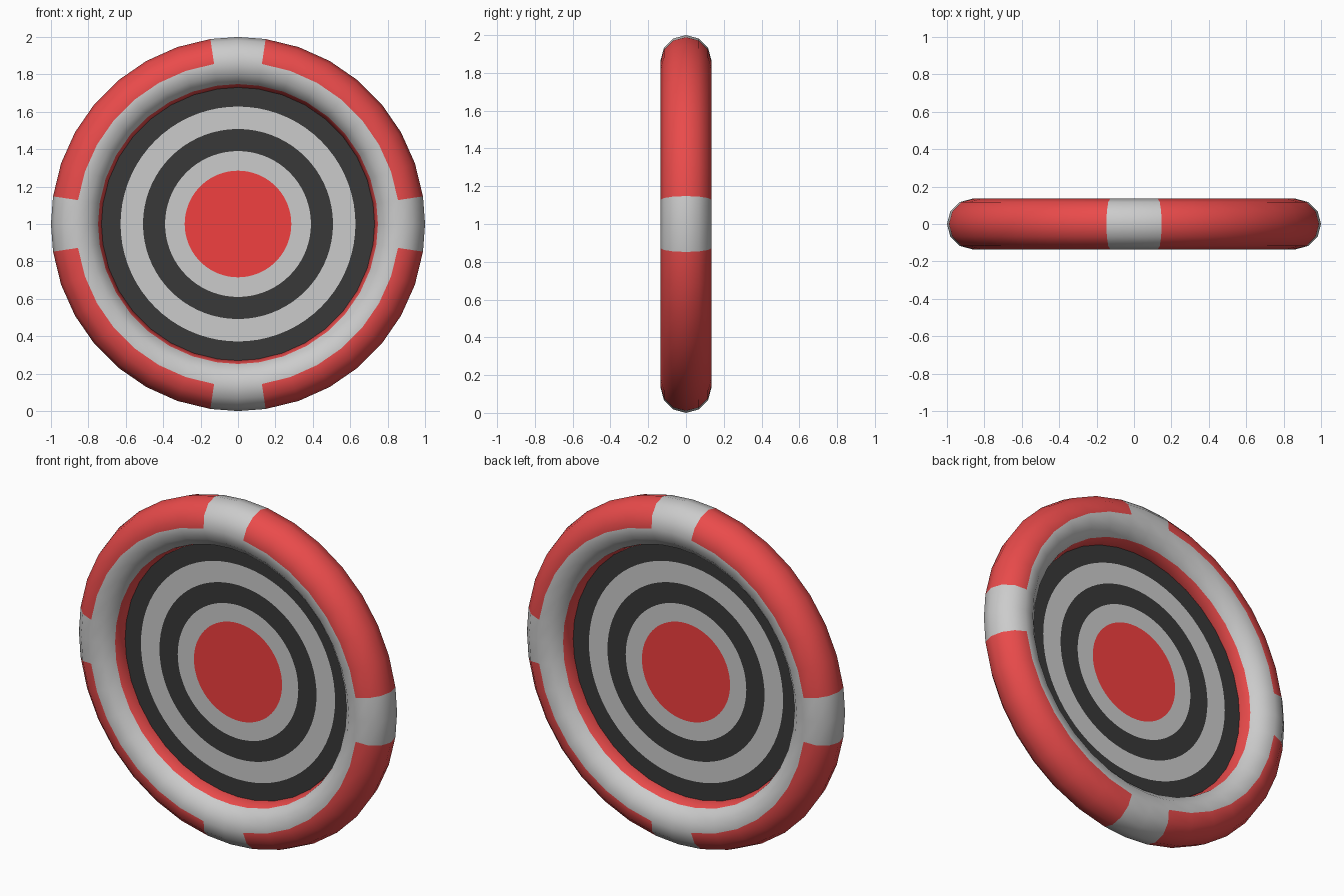
import bpy, bmesh
from math import sin, cos, tau, radians

if "Cube" in bpy.data.objects:
    bpy.data.objects.remove(bpy.data.objects["Cube"])

R, r, SIDES = 0.865, 0.135, 12   # ring radius, tube radius, tube sides
CZ = 1.0                         # centre height


def material(name, rgb):
    m = bpy.data.materials.new(name)
    m.diffuse_color = (*rgb, 1.0)
    m.use_nodes = True
    m.node_tree.nodes["Principled BSDF"].inputs["Base Color"].default_value = m.diffuse_color
    return m


ring_red = material("ring_red", (0.82, 0.07, 0.07))
ring_white = material("ring_white", (0.8, 0.8, 0.8))
disc_red = material("disc_red", (0.88, 0.05, 0.05))
disc_white = material("disc_white", (0.7, 0.7, 0.7))
black = material("black", (0.04, 0.04, 0.04))


def finish(name, bm, mats, smooth):
    me = bpy.data.meshes.new(name)
    bm.to_mesh(me)
    bm.free()
    for m in mats:
        me.materials.append(m)
    for p in me.polygons:
        p.use_smooth = smooth
    ob = bpy.data.objects.new(name, me)
    bpy.context.collection.objects.link(ob)
    return ob


# Inflated ring: each quarter has a white band (2 segments) and a red run (7)
angles, is_band = [], []
for q in range(4):
    start = q * 90 - 8.5
    for i in range(2):
        angles.append(radians(start + 8.5 * i))
        is_band.append(True)
    for i in range(7):
        angles.append(radians(start + 17 + 73 / 7 * i))
        is_band.append(False)

bm = bmesh.new()
loops = []
for a in angles:
    loop = []
    for j in range(SIDES):
        t = tau * j / SIDES
        d = R + r * cos(t)
        loop.append(bm.verts.new((d * cos(a), r * sin(t), CZ + d * sin(a))))
    loops.append(loop)
n = len(loops)
for i in range(n):
    A, B = loops[i], loops[(i + 1) % n]
    for j in range(SIDES):
        k = (j + 1) % SIDES
        f = bm.faces.new((A[j], A[k], B[k], B[j]))
        # outer half red with white bands, inner half white, innermost strip red
        if j in (5, 6):
            white = False
        elif 3 <= j <= 8:
            white = True
        else:
            white = is_band[i]
        f.material_index = int(white)
bmesh.ops.recalc_face_normals(bm, faces=bm.faces)
finish("outer_ring", bm, [ring_red, ring_white], True)


# Flat target in the middle plane: centre disc and concentric bands
def target_band(name, inner, outer, mat, seg=72):
    bm = bmesh.new()

    def circle(rad):
        return [bm.verts.new((rad * cos(tau * i / seg), 0, CZ + rad * sin(tau * i / seg)))
                for i in range(seg)]
    o = circle(outer)
    if inner == 0:
        bm.faces.new(o)
    else:
        c = circle(inner)
        for i in range(seg):
            k = (i + 1) % seg
            bm.faces.new((c[i], o[i], o[k], c[k]))
    finish(name, bm, [mat], False)


radii = [0, 0.285, 0.39, 0.508, 0.628, 0.735]
names = ["bullseye", "inner_white_band", "inner_black_band", "outer_white_band", "outer_black_band"]
mats = [disc_red, disc_white, black, disc_white, black]
for i, name in enumerate(names):
    target_band(name, radii[i], radii[i + 1], mats[i])
